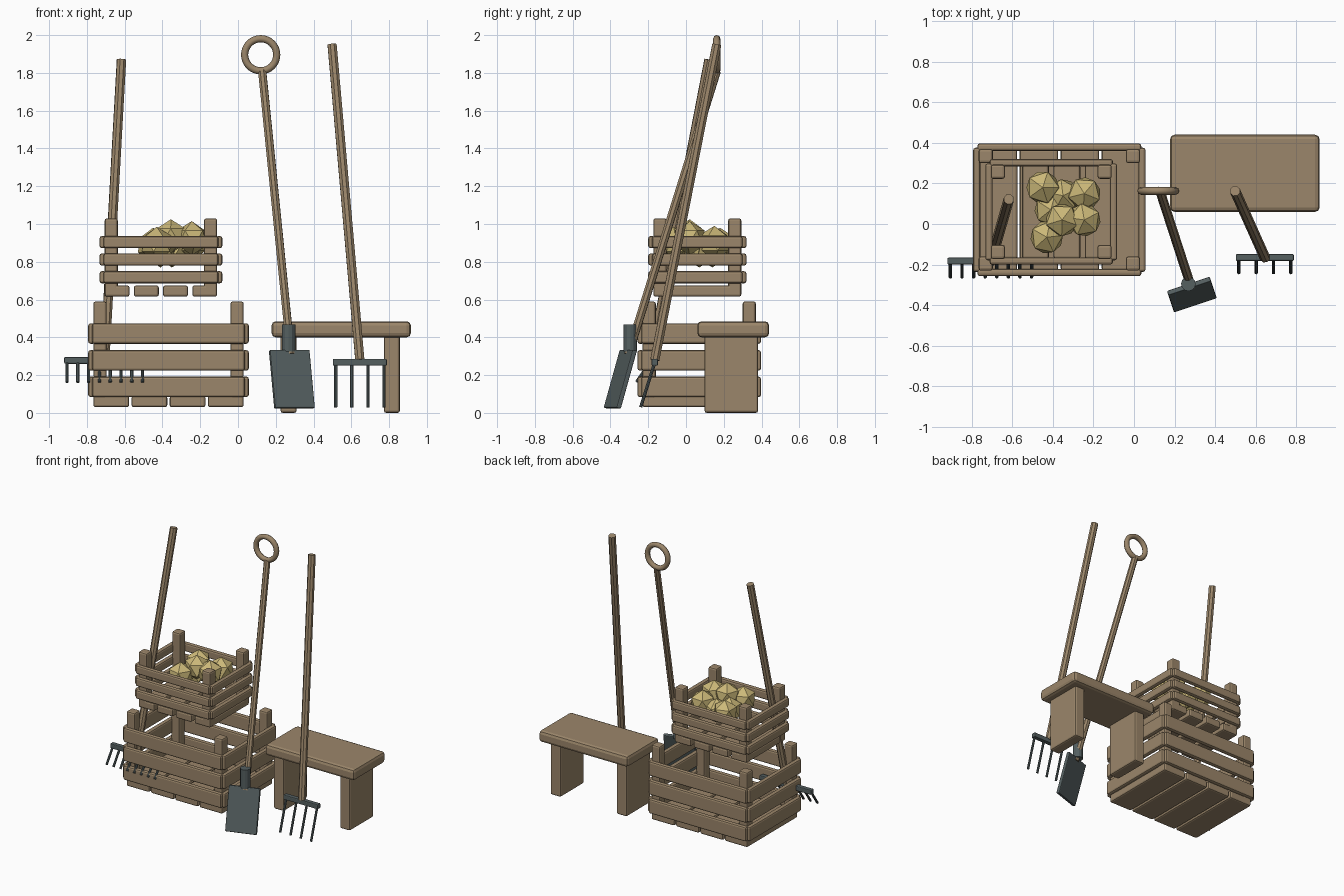
import bpy, bmesh
from math import radians
from mathutils import Vector, Matrix

cube = bpy.data.objects.get("Cube")
if cube:
    bpy.data.objects.remove(cube, do_unlink=True)


def material(name, rgb):
    m = bpy.data.materials.new(name)
    m.use_nodes = True
    m.diffuse_color = (*rgb, 1)
    m.node_tree.nodes["Principled BSDF"].inputs["Base Color"].default_value = (*rgb, 1)
    return m


WOOD = material("brown wood", (0.33, 0.24, 0.145))
METAL = material("dark grey metal", (0.09, 0.115, 0.118))
POTATO = material("yellow potato", (0.60, 0.48, 0.19))


def finish(name, bm, mat, bevel=0, matrix=None):
    mesh = bpy.data.meshes.new(name)
    if matrix:
        bmesh.ops.transform(bm, matrix=matrix, verts=bm.verts)
    bmesh.ops.recalc_face_normals(bm, faces=bm.faces)
    bm.to_mesh(mesh)
    bm.free()
    mesh.materials.append(mat)
    ob = bpy.data.objects.new(name, mesh)
    bpy.context.collection.objects.link(ob)
    if bevel:
        mod = ob.modifiers.new("rounded edges", 'BEVEL')
        mod.width = bevel
        mod.segments = 2
    return ob


def box(name, x, y, z, mat=WOOD, bevel=0.012):
    """Box from (min, max) pairs."""
    bm = bmesh.new()
    bmesh.ops.create_cube(bm, size=1)
    for v in bm.verts:
        v.co = [(lo + hi) / 2 + c * (hi - lo) for c, (lo, hi) in zip(v.co, (x, y, z))]
    return finish(name, bm, mat, bevel)


def rod(name, a, b, radius, mat=WOOD, sides=8, bevel=0):
    """Straight round bar between two points."""
    a, b = Vector(a), Vector(b)
    bm = bmesh.new()
    bmesh.ops.create_cone(bm, cap_ends=True, segments=sides, radius1=radius,
                          radius2=radius, depth=(b - a).length)
    turn = (b - a).to_track_quat('Z', 'Y').to_matrix().to_4x4()
    return finish(name, bm, mat, bevel, Matrix.Translation((a + b) / 2) @ turn)


def crate(name, cx, cy, px, py, z0, z1, slat_zs, slat_h, board_w):
    """Slatted crate; px, py are the half spans to the post centres."""
    half, thick = 0.035, 0.036
    ex, ey = px + half, py + half
    for sx in (-1, 1):
        for sy in (-1, 1):
            x, y = cx + sx * px, cy + sy * py
            box(name + "_post", (x - half, x + half), (y - half, y + half), (z0, z1))
    for z in slat_zs:
        zs = (z - slat_h / 2, z + slat_h / 2)
        for s in (-1, 1):
            y = cy + s * (ey + 0.009)
            box(name + "_long_slat", (cx - ex - 0.006, cx + ex + 0.006),
                (y - thick / 2, y + thick / 2), zs)
            x = cx + s * (ex + 0.009)
            box(name + "_side_slat", (x - thick / 2, x + thick / 2),
                (cy - ey - 0.006, cy + ey + 0.006), zs)
    # floor boards running front to back
    step = (2 * ex - board_w) / 3
    for i in range(4):
        x = cx - ex + i * step
        box(name + "_floor_board", (x, x + board_w), (cy - ey, cy + ey), (z0, z0 + 0.06))


crate("large_crate", -0.368, 0.07, 0.363, 0.265, 0.03, 0.59,
      (0.138, 0.278, 0.42), 0.108, 0.19)
crate("small_crate", -0.408, 0.06, 0.263, 0.198, 0.615, 1.03,
      (0.718, 0.812, 0.904), 0.064, 0.132)

# potatoes piled in the small crate
for i, pos in enumerate([(-0.45, 0.18, 0.89), (-0.35, 0.14, 0.86), (-0.245, 0.15, 0.90),
                         (-0.41, 0.07, 0.86), (-0.245, 0.02, 0.925), (-0.355, 0.02, 0.935),
                         (-0.43, -0.065, 0.895)]):
    bm = bmesh.new()
    bmesh.ops.create_icosphere(bm, subdivisions=1, radius=0.09)
    finish("potato", bm, POTATO, 0,
           Matrix.Translation(pos) @ Matrix.Rotation(radians(25 * i), 4, 'Z'))

# bench
box("bench_top", (0.178, 0.915), (0.06, 0.44), (0.40, 0.485), bevel=0.022)
for x in (0.225, 0.772):
    box("bench_leg", (x, x + 0.085), (0.098, 0.382), (0, 0.41))

# shovel
rod("shovel_handle", (0.128, 0.163, 1.81), (0.28, -0.305, 0.31), 0.023)
rod("shovel_socket", (0.268, -0.295, 0.325), (0.268, -0.295, 0.467), 0.036, METAL, 12)
bpy.ops.mesh.primitive_torus_add(major_segments=32, minor_segments=8, major_radius=0.085,
                                 minor_radius=0.019, location=(0.12, 0.163, 1.896),
                                 rotation=(radians(90), 0, 0))
ring = bpy.context.object
ring.name = "shovel_grip_ring"
ring.data.materials.append(WOOD)
bpy.ops.object.shade_smooth_by_angle(angle=radians(50))

across = Vector((0.21, 0.07, 0)).normalized()
down = Vector((0.032, -0.082, -0.30)).normalized()
facing = across.cross(down).normalized()
down = facing.cross(across)
frame = Matrix((across, down, facing)).transposed().to_4x4()
bm = bmesh.new()
bmesh.ops.create_cube(bm, size=1)
bmesh.ops.scale(bm, vec=(0.222, 0.32, 0.026), verts=bm.verts)
finish("shovel_blade", bm, METAL, 0.006,
       Matrix.Translation((0.285, -0.348, 0.178)) @ frame)


def toothed_tool(name, top, foot, x0, x1, count, tip_y, tip_z):
    """Long handle, cross bar and evenly spaced tines."""
    rod(name + "_handle", top, foot, 0.026)
    y, z = foot[1], foot[2] - 0.012
    box(name + "_bar", (x0, x1), (y - 0.017, y + 0.017), (z - 0.018, z + 0.018), METAL, 0.006)
    for i in range(count):
        x = x0 + 0.015 + (x1 - x0 - 0.03) * i / (count - 1)
        rod(name + "_tine", (x, y, z), (x, tip_y, tip_z), 0.0085, METAL)


toothed_tool("fork", (0.498, 0.163, 1.95), (0.645, -0.165, 0.28), 0.502, 0.788, 4, -0.24, 0.03)
toothed_tool("rake", (-0.617, 0.122, 1.87), (-0.705, -0.183, 0.29), -0.92, -0.49, 8, -0.262, 0.163)
